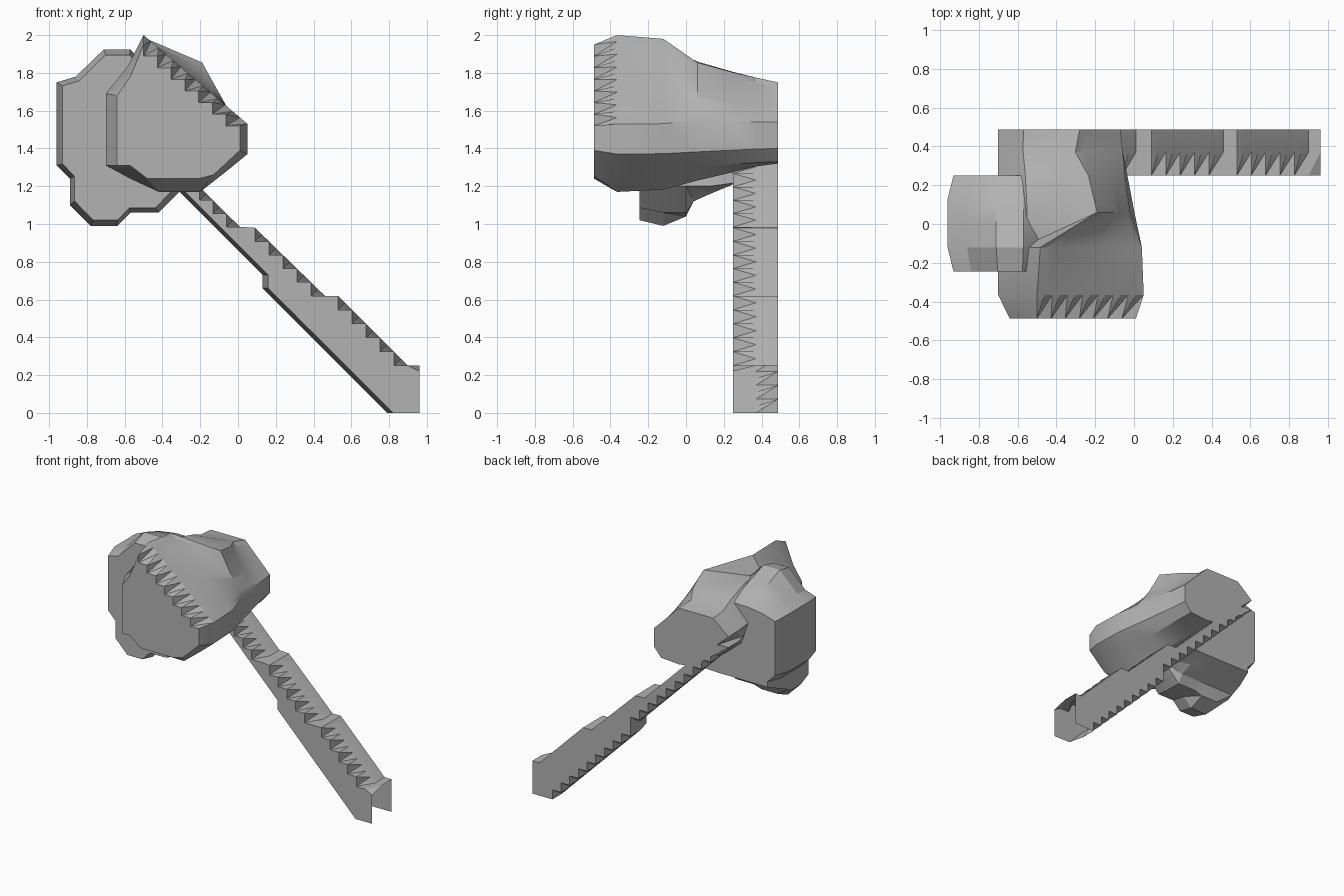
import bpy, bmesh, math

if "Cube" in bpy.data.objects:
    bpy.data.objects.remove(bpy.data.objects["Cube"])

grey = bpy.data.materials.new("stone_grey")
grey.diffuse_color = (0.45, 0.45, 0.45, 1)
grey.use_nodes = True
grey.node_tree.nodes["Principled BSDF"].inputs["Base Color"].default_value = grey.diffuse_color


def mix(a, b, t):
    return tuple(u + (v - u) * t for u, v in zip(a, b))


def edge(p, q, n, stair=False):
    """2n+1 points from p to q, straight or notched like a staircase."""
    pts = []
    for k in range(n):
        a, b = mix(p, q, k / n), mix(p, q, (k + 1) / n)
        pts += [a, (a[0], b[1]) if stair else mix(a, b, 0.5)]
    return pts + [q]


def loft(name, sections, open_sides=()):
    """Skin matching (y, [(x, z)...]) rings, skipping the open sides."""
    bm = bmesh.new()
    rings = [[bm.verts.new((x, y, z)) for x, z in pts] for y, pts in sections]
    n = len(rings[0])
    for a, b in zip(rings, rings[1:]):
        for i in range(n):
            if i not in open_sides:
                j = (i + 1) % n
                bm.faces.new((a[i], a[j], b[j]))
                bm.faces.new((a[i], b[j], b[i]))
    bm.faces.new(rings[0])
    bm.faces.new(rings[-1][::-1])
    bmesh.ops.recalc_face_normals(bm, faces=bm.faces)
    me = bpy.data.meshes.new(name)
    bm.to_mesh(me)
    bm.free()
    me.materials.append(grey)
    ob = bpy.data.objects.new(name, me)
    bpy.context.collection.objects.link(ob)
    bpy.ops.object.select_all(action='DESELECT')
    ob.select_set(True)
    bpy.context.view_layer.objects.active = ob
    bpy.ops.object.shade_smooth_by_angle(angle=math.radians(25))


# Handle: diagonal shell, notched along front top and back bottom, open at its end,
# running on into the head as its lower back edge
def handle_ring(top, bottom, inset):
    up = (edge((-0.56, 1.55), (0.01, 0.985), 8, top)
          + edge((0.09, 0.98), (0.46, 0.62), 5, top)
          + edge((0.53, 0.62), (0.90, 0.25), 5, top) + [(0.96, 0.25 - inset)])
    low = (edge((0.79 + inset, 0), (0.13 + inset, 0.66), 9, bottom)
           + edge((0.13 + inset, 0.73), (-0.70 + inset, 1.56), 11, bottom))
    return up + [(0.96, 0)] + low


middle = handle_ring(False, False, 0)
end = middle.index((0.96, 0))
loft("handle", [(0.25, handle_ring(True, False, 0.03)), (0.37, middle),
                (0.487, handle_ring(False, True, 0))], (end - 1, end))

# Head: notched front face, full outline behind it, flat-topped hump, smaller back
front = edge((-0.50, 1.95), (0.01, 1.52), 7, True) + [
    (0.01, 1.39), (-0.13, 1.26), (-0.21, 1.24), (-0.48, 1.24),
    (-0.57, 1.31), (-0.64, 1.31), (-0.64, 1.68), (-0.57, 1.78)]
full = edge((-0.50, 2.00), (0.05, 1.53), 7) + [
    (0.05, 1.37), (-0.06, 1.28), (-0.20, 1.17), (-0.42, 1.17),
    (-0.57, 1.24), (-0.70, 1.31), (-0.70, 1.69), (-0.58, 1.84)]
back = edge((-0.28, 1.75), (-0.07, 1.54), 7) + [
    (-0.07, 1.40), (-0.13, 1.33), (-0.28, 1.32), (-0.36, 1.33),
    (-0.50, 1.45), (-0.62, 1.57), (-0.70, 1.64), (-0.57, 1.75)]


def blend(t):
    return [mix(a, b, t) for a, b in zip(full, back)]


hump = edge((-0.19, 1.855), (-0.02, 1.55), 7) + blend(0.4)[15:-1] + [(-0.55, 1.86)]
shoulder = [mix(a, b, 0.5) for a, b in zip(hump, back)]
loft("head_block", [
    (-0.487, front), (-0.365, full), (-0.12, blend(0.08)), (0.06, hump),
    (0.25, shoulder), (0.37, blend(0.9)), (0.487, back)])

# Side lobe: one outline, inset and trimmed between a floor and a ceiling
lobe = [(-0.96, 1.31), (-0.96, 1.75), (-0.86, 1.78), (-0.71, 1.925), (-0.57, 1.925),
        (-0.35, 1.68), (-0.28, 1.20), (-0.42, 1.06), (-0.57, 1.06), (-0.64, 0.99),
        (-0.78, 0.99), (-0.89, 1.10), (-0.89, 1.24)]


def lobe_ring(inset, floor, ceiling):
    return [(x + inset * (-0.62 - x) / 0.34,
             min(max(z + inset * (1.45 - z) / 0.46, floor), ceiling)) for x, z in lobe]


loft("side_lobe", [
    (-0.245, lobe_ring(0.03, 0.99, 1.93)),
    (-0.12, lobe_ring(0.0, 0.99, 1.93)),
    (0.0, lobe_ring(0.0, 1.04, 1.88)),
    (0.04, lobe_ring(0.0, 1.12, 1.87)),
    (0.13, lobe_ring(0.0, 1.16, 1.83)),
    (0.25, lobe_ring(0.03, 1.21, 1.78))])
